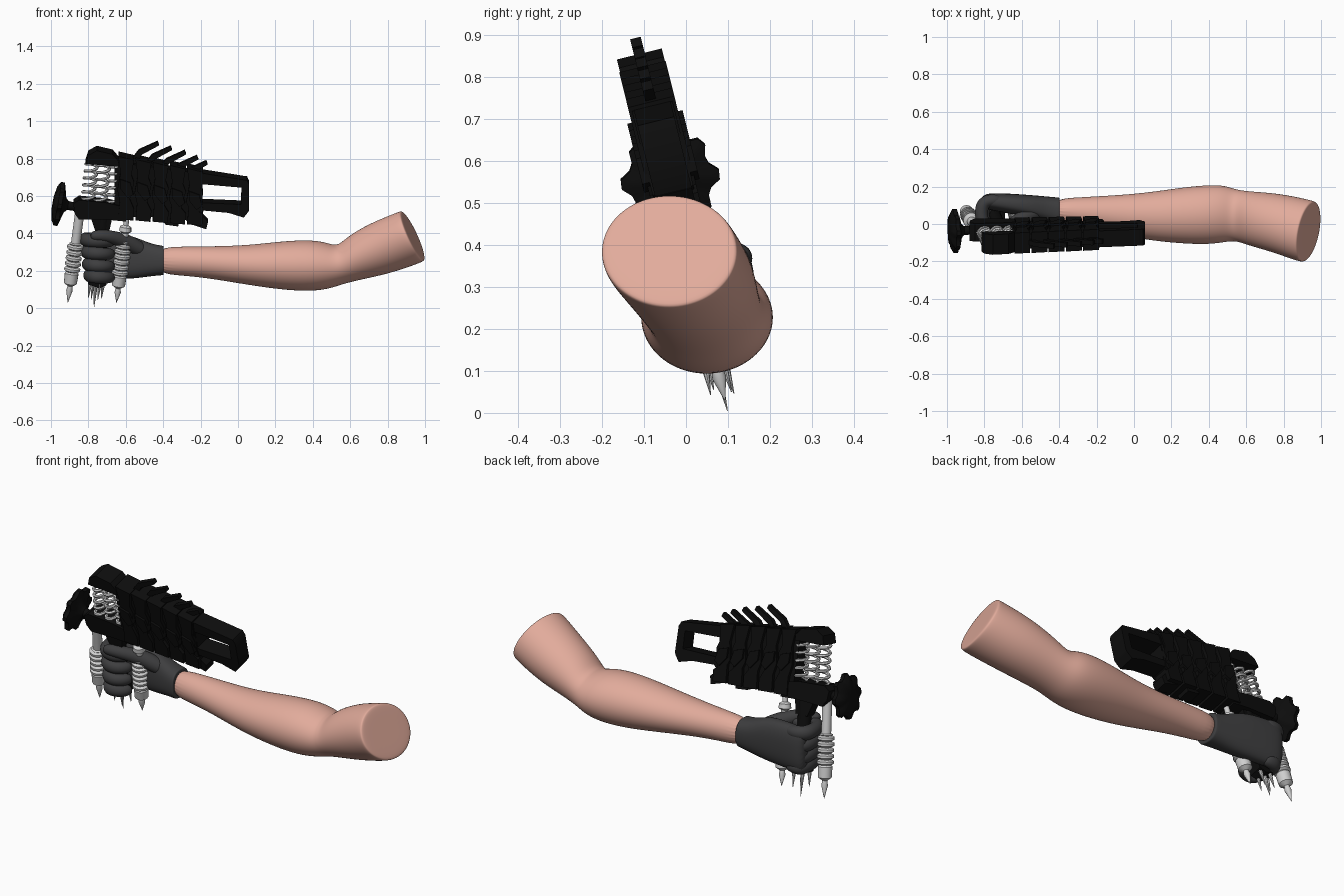
import bpy, bmesh, math
from mathutils import Vector

def material(name, rgb):
    m = bpy.data.materials.new(name)
    m.diffuse_color = (*rgb, 1)
    return m

SKIN = material("skin", (0.76, 0.41, 0.33))
GLOVE = material("dark_grey_glove", (0.048, 0.048, 0.05))
BLACK = material("black_metal", (0.004, 0.004, 0.004))
SILVER = material("silver_metal", (0.62, 0.62, 0.62))

def W(x, s, z):
    """Weapon space (front-view x, sideways s, front-view z) to world: the weapon leans to the front."""
    return Vector((x, 0.1 - 0.247 * z + 0.97 * s, z + 0.24 * s))

def finish(name, bm, mat, subsurf=0):
    bmesh.ops.recalc_face_normals(bm, faces=bm.faces[:])
    me = bpy.data.meshes.new(name)
    bm.to_mesh(me)
    bm.free()
    ob = bpy.data.objects.new(name, me)
    bpy.context.collection.objects.link(ob)
    me.materials.append(mat)
    if subsurf:
        mod = ob.modifiers.new("smooth", 'SUBSURF')
        mod.levels = mod.render_levels = subsurf
        for p in me.polygons:
            p.use_smooth = True
    else:
        bpy.ops.object.select_all(action='DESELECT')
        ob.select_set(True)
        bpy.context.view_layer.objects.active = ob
        bpy.ops.object.shade_smooth_by_angle(angle=math.radians(35))
    return ob

def skin_rings(bm, rings):
    """Bridge rings of points into a capped skin."""
    vs = [[bm.verts.new(p) for p in r] for r in rings]
    n = len(vs[0])
    for a, b in zip(vs, vs[1:]):
        for i in range(n):
            bm.faces.new((a[i], a[(i + 1) % n], b[(i + 1) % n], b[i]))
    bm.faces.new(vs[0])
    bm.faces.new(vs[-1][::-1])

def limb(name, sections, mat, n=24, power=1.0, subsurf=2):
    """Sections: x, y, z, radius y, radius z, tilt, yaw (degrees)."""
    rings = []
    for x, y, z, ry, rz, tilt, yaw in sections:
        t, w = math.radians(tilt), math.radians(yaw)
        up = Vector((-math.sin(t), 0, math.cos(t))) * rz
        side = Vector((math.sin(w), math.cos(w), 0)) * ry
        ring = []
        for i in range(n):
            a = 2 * math.pi * i / n
            c, s = math.cos(a), math.sin(a)
            ring.append(Vector((x, y, z)) + side * math.copysign(abs(c) ** power, c)
                        + up * math.copysign(abs(s) ** power, s))
        rings.append(ring)
    bm = bmesh.new()
    skin_rings(bm, rings)
    return finish(name, bm, mat, subsurf)

def tube(name, pts, radii, mat, n=8, subsurf=0):
    """Tube along a path with a carried frame."""
    pts = [Vector(p) for p in pts]
    rings, ax = [], Vector((0.3, 0.2, 1))
    for i, p in enumerate(pts):
        t = (pts[min(i + 1, len(pts) - 1)] - pts[max(i - 1, 0)]).normalized()
        ax = (ax - t * ax.dot(t)).normalized()
        b = t.cross(ax)
        r = radii[i] if isinstance(radii, (list, tuple)) else radii
        rings.append([p + (ax * math.cos(2 * math.pi * k / n) + b * math.sin(2 * math.pi * k / n)) * r
                      for k in range(n)])
    bm = bmesh.new()
    skin_rings(bm, rings)
    return finish(name, bm, mat, subsurf)

def lathe(name, p0, p1, profile, mat, n=16, lobes=0):
    """Turned part from p0 to p1; profile is (fraction, radius)."""
    d = p1 - p0
    u = d.normalized().orthogonal().normalized()
    v = d.normalized().cross(u)
    rings = []
    for t, r in profile:
        ring = []
        for k in range(n):
            a = 2 * math.pi * k / n
            f = 0.84 if lobes and r > 0.08 and (k * lobes * 2 // n) % 2 else 1
            ring.append(p0 + d * t + (u * math.cos(a) + v * math.sin(a)) * r * f)
        rings.append(ring)
    bm = bmesh.new()
    skin_rings(bm, rings)
    return finish(name, bm, mat)

def plate(name, pts, half, mat=BLACK, s=0.0):
    """Front-view outline extruded sideways in weapon space."""
    bm = bmesh.new()
    skin_rings(bm, [[W(x, s - half, z) for x, z in pts], [W(x, s + half, z) for x, z in pts]])
    return finish(name, bm, mat)

# --- arm: wrist, forearm, elbow and cut upper arm ---
limb("arm", [
    (-0.44, 0.072, 0.255, 0.062, 0.07, 0, 0), (-0.30, 0.065, 0.252, 0.078, 0.078, 0, 0),
    (-0.15, 0.055, 0.245, 0.096, 0.086, 0, 0), (0.05, 0.04, 0.230, 0.125, 0.106, 0, 0),
    (0.25, 0.045, 0.228, 0.151, 0.133, 0, 0), (0.40, 0.05, 0.228, 0.161, 0.139, 0, 0),
    (0.49, 0.055, 0.226, 0.152, 0.122, 2, 0), (0.545, 0.047, 0.229, 0.137, 0.103, 6, 0),
    (0.615, 0.03, 0.268, 0.145, 0.122, 13, 2), (0.76, 0.007, 0.320, 0.159, 0.146, 20, 6),
    (0.90, -0.033, 0.372, 0.168, 0.149, 24, 9), (0.93, -0.04, 0.385, 0.166, 0.148, 24, 10),
    (0.936, -0.04, 0.387, 0.161, 0.143, 24, 10), (0.936, -0.04, 0.387, 0.08, 0.07, 24, 10)], SKIN)

# --- glove: cuff, palm, fingers and thumb ---
limb("glove_palm", [
    (-0.397, 0.068, 0.255, 0.05, 0.058, 0, 0), (-0.397, 0.068, 0.255, 0.073, 0.079, 0, 0),
    (-0.405, 0.069, 0.255, 0.073, 0.079, 0, 0), (-0.47, 0.08, 0.258, 0.068, 0.088, 0, 0),
    (-0.55, 0.093, 0.270, 0.062, 0.112, 0, 0), (-0.63, 0.105, 0.277, 0.056, 0.122, 0, 0),
    (-0.72, 0.115, 0.277, 0.05, 0.124, 0, 0), (-0.79, 0.122, 0.277, 0.043, 0.124, 0, 0),
    (-0.82, 0.115, 0.277, 0.025, 0.105, 0, 0)], GLOVE, power=0.8)
for i, z in enumerate((0.368, 0.302, 0.236, 0.176)):
    d = 0.008 * i
    tube(f"finger_{i + 1}", [(-0.70, 0.125, z), (-0.78, 0.128, z), (-0.812 + d, 0.105, z),
         (-0.818 + d, 0.05, z), (-0.805 + d, -0.01, z - 0.005), (-0.76, -0.035, z - 0.01),
         (-0.71, -0.025, z - 0.012), (-0.68, 0.01, z - 0.012), (-0.68, 0.03, z - 0.012)],
         [0.032, 0.041, 0.043, 0.039, 0.041, 0.037, 0.036, 0.033, 0.022], GLOVE, subsurf=2)
tube("thumb", [(-0.48, 0.075, 0.29), (-0.56, 0.05, 0.335), (-0.63, 0.01, 0.368), (-0.69, -0.03, 0.385),
     (-0.75, -0.045, 0.39), (-0.79, -0.045, 0.385)], [0.035, 0.05, 0.043, 0.036, 0.034, 0.022], GLOVE, subsurf=2)

# --- weapon body: core with repeated vertebra segments ---
plate("body_core", [(-0.66, 0.79), (-0.19, 0.73), (-0.19, 0.49), (-0.66, 0.50)], 0.04)
for i in range(5):
    x, t, b = -0.64 + i * 0.092, 0.825 - i * 0.016, 0.49 - i * 0.007
    plate(f"body_segment_{i + 1}", [(x, t), (x + 0.085, t - 0.02), (x + 0.07, t - 0.1), (x + 0.085, t - 0.14),
          (x + 0.062, t - 0.23), (x + 0.085, b + 0.05), (x + 0.08, b - 0.008), (x, b), (x + 0.008, b + 0.09),
          (x - 0.005, t - 0.18), (x + 0.012, t - 0.09)], 0.057)
    plate(f"body_rib_{i + 1}", [(x + 0.01, t - 0.12), (x + 0.065, t - 0.14), (x + 0.08, t - 0.2),
          (x + 0.05, t - 0.22), (x + 0.01, t - 0.17)], 0.068)
plate("body_foot", [(-0.30, 0.50), (-0.19, 0.50), (-0.16, 0.47), (-0.17, 0.43), (-0.26, 0.46)], 0.035)
plate("body_lower_block", [(-0.40, 0.50), (-0.31, 0.49), (-0.32, 0.445), (-0.39, 0.455)], 0.035)

# --- swept fins on the top ---
for i, (x, z) in enumerate(((-0.43, 0.893), (-0.36, 0.868), (-0.285, 0.845), (-0.22, 0.818), (-0.17, 0.79))):
    plate(f"top_fin_{i + 1}", [(x, z), (x - 0.1, z - 0.045), (x - 0.15, z - 0.11), (x - 0.11, z - 0.12),
          (x - 0.085, z - 0.07), (x + 0.008, z - 0.02)], 0.013)

# --- open rear frame ---
plate("frame_top_bar", [(-0.21, 0.735), (-0.02, 0.705), (0.04, 0.695), (0.055, 0.68), (0.02, 0.655), (-0.21, 0.675)], 0.045)
plate("frame_bottom_bar", [(-0.21, 0.575), (0.02, 0.565), (0.055, 0.525), (0.03, 0.495), (-0.05, 0.52), (-0.21, 0.535)], 0.045)
plate("frame_end", [(0.02, 0.695), (0.048, 0.695), (0.06, 0.67), (0.06, 0.535), (0.035, 0.50), (0.015, 0.53)], 0.045)
plate("frame_root", [(-0.23, 0.74), (-0.185, 0.73), (-0.20, 0.62), (-0.185, 0.53), (-0.23, 0.50)], 0.05)

# --- head with spring bank ---
plate("head_cap", [(-0.815, 0.785), (-0.80, 0.83), (-0.755, 0.855), (-0.67, 0.835), (-0.64, 0.80), (-0.64, 0.77)], 0.055)
plate("head_base", [(-0.88, 0.57), (-0.85, 0.59), (-0.70, 0.575), (-0.60, 0.55), (-0.60, 0.475), (-0.70, 0.485),
      (-0.85, 0.485), (-0.875, 0.52)], 0.05)
for j in range(3):
    path = []
    for k in range(6 * 12 + 1):
        t, a = k / 72, 2 * math.pi * k / 12
        path.append(W(-0.805 + 0.066 * j + 0.025 * t + 0.032 * math.cos(a), 0.035 * math.sin(a),
                      0.565 + 0.225 * t - 0.008 * j))
    tube(f"spring_{j + 1}", path, 0.0085, SILVER, n=6)

# --- lobed adjusting wheel ---
lathe("adjusting_wheel", W(-0.99, 0, 0.563), W(-0.86, 0, 0.54),
      [(0, 0.04), (0.06, 0.09), (0.18, 0.118), (0.34, 0.118), (0.40, 0.09), (0.5, 0.04), (0.62, 0.024), (1, 0.022)],
      BLACK, n=32, lobes=8)

# --- grip, pommel and claws ---
plate("grip_neck", [(-0.79, 0.50), (-0.67, 0.50), (-0.69, 0.41), (-0.76, 0.41)], 0.03)
lathe("grip", W(-0.715, 0, 0.5), W(-0.755, 0, 0.14), [(0, 0.035), (1, 0.035)], BLACK)
plate("pommel", [(-0.815, 0.20), (-0.69, 0.20), (-0.705, 0.13), (-0.74, 0.115), (-0.80, 0.135)], 0.035)
for i, (x, s, z) in enumerate(((-0.80, -0.02, 0.06), (-0.785, 0.025, 0.04), (-0.77, 0.0, 0.005),
                               (-0.75, -0.03, 0.05), (-0.73, 0.02, 0.045))):
    lathe(f"claw_{i + 1}", W(x + 0.012, s * 0.8, 0.16), W(x, s, z), [(0, 0.011), (0.45, 0.009), (1, 0.001)], SILVER, n=8)

# --- ribbed silver injector rods ---
def ribs(t0, t1, count, big, small):
    out, w = [], (t1 - t0) / count
    for k in range(count):
        t = t0 + k * w
        out += [(t, small), (t + w * 0.25, big), (t + w * 0.65, big), (t + w * 0.9, small)]
    return out

lathe("front_rod", W(-0.845, 0, 0.52), W(-0.91, 0, 0.03),
      [(0, 0.025), (0.35, 0.025), (0.36, 0.034)] + ribs(0.37, 0.67, 5, 0.043, 0.03)
      + [(0.68, 0.037), (0.79, 0.035), (0.82, 0.013), (0.87, 0.017), (1, 0.001)], SILVER)
lathe("rear_rod", W(-0.595, 0, 0.48), W(-0.65, 0, 0.03),
      [(0, 0.014), (0.08, 0.014), (0.10, 0.03), (0.15, 0.033), (0.17, 0.02), (0.24, 0.02), (0.27, 0.035)]
      + ribs(0.30, 0.68, 6, 0.043, 0.03)
      + [(0.69, 0.037), (0.80, 0.035), (0.83, 0.013), (0.88, 0.017), (1, 0.001)], SILVER)
